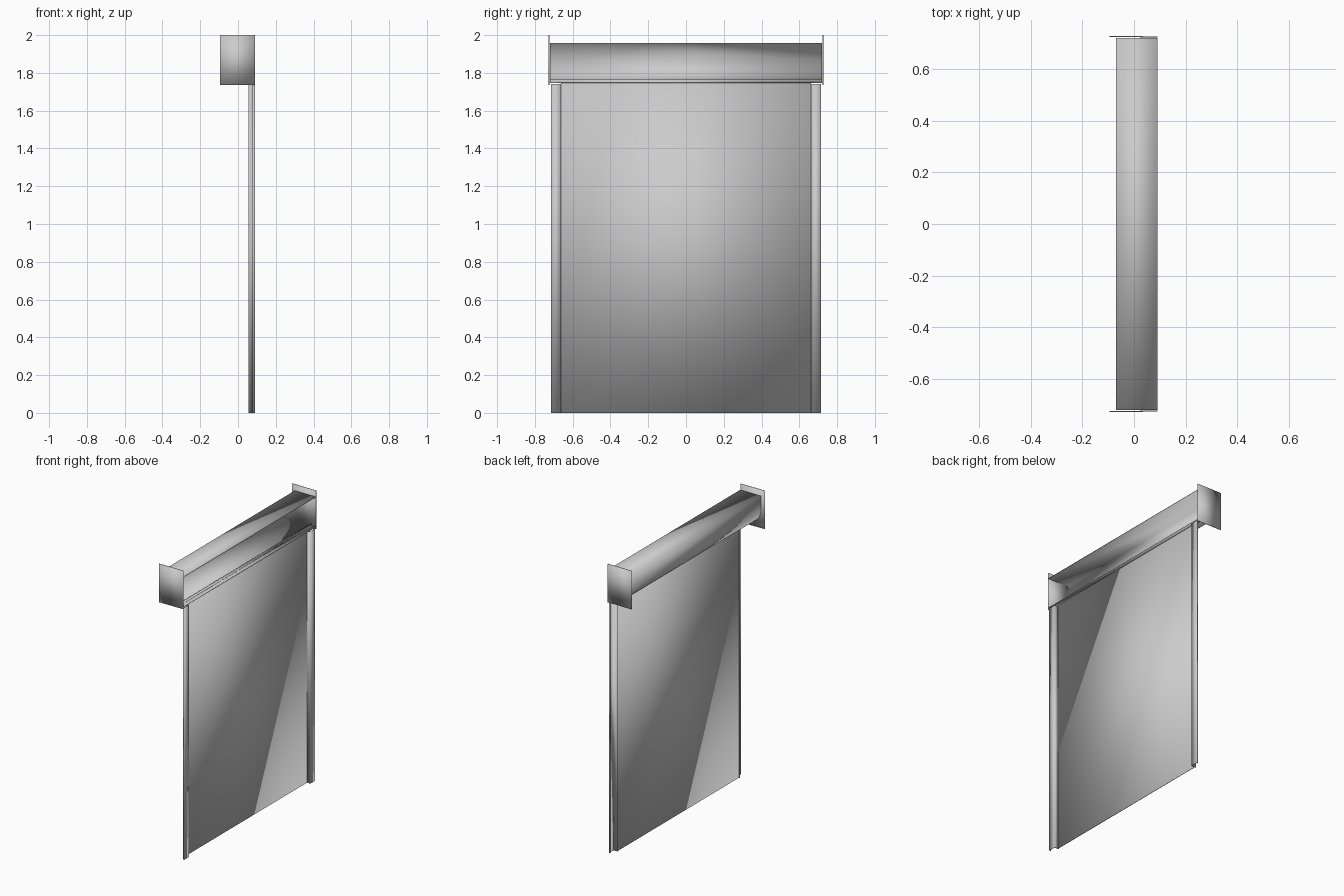
import bpy, bmesh, math
from mathutils import Vector

if "Cube" in bpy.data.objects:
    bpy.data.objects.remove(bpy.data.objects["Cube"], do_unlink=True)

SHEET = 0.004      # sheet metal thickness
HALF = 0.72        # half width of the housing
HEAD = 1.75        # height of the opening

grey = bpy.data.materials.new("light_grey_metal")
grey.use_nodes = True
grey.diffuse_color = (0.6, 0.6, 0.6, 1)
grey.node_tree.nodes["Principled BSDF"].inputs["Base Color"].default_value = (0.6, 0.6, 0.6, 1)


def folded_sheet(name, path, along, thickness=SHEET):
    """Sweep an open 3D path by a vector and thicken it into a sheet."""
    bm = bmesh.new()
    a = [bm.verts.new(p) for p in path]
    b = [bm.verts.new(Vector(p) + Vector(along)) for p in path]
    for i in range(len(path) - 1):
        bm.faces.new((a[i], a[i + 1], b[i + 1], b[i]))
    mesh = bpy.data.meshes.new(name)
    bm.to_mesh(mesh)
    bm.free()
    mesh.materials.append(grey)
    obj = bpy.data.objects.new(name, mesh)
    bpy.context.collection.objects.link(obj)
    solid = obj.modifiers.new("thickness", 'SOLIDIFY')
    solid.thickness = thickness
    solid.offset = 0
    solid.use_even_offset = True
    bpy.ops.object.select_all(action='DESELECT')
    obj.select_set(True)
    bpy.context.view_layer.objects.active = obj
    bpy.ops.object.shade_smooth_by_angle(angle=math.radians(30))
    return obj


# Housing: flat top, straight back, rounded lower corner, open towards +x
radius, back, top = 0.11, -0.068, 1.957
section = [(0.09, top), (back, top)]
for i in range(13):
    t = math.radians(90 * i / 12)
    section.append((back + radius * (1 - math.cos(t)),
                    HEAD + 0.008 + radius * (1 - math.sin(t))))
section.append((0.055, HEAD + 0.008))
folded_sheet("housing", [(x, -HALF, z) for x, z in section], (0, 2 * HALF, 0))

# Lintel under the open side, with a small upright lip
folded_sheet("lintel", [(0.055, -HALF, HEAD + 0.014), (0.055, -HALF, HEAD - 0.002),
                        (0.088, -HALF, HEAD - 0.002)], (0, 2 * HALF, 0))

# Curtain
folded_sheet("curtain", [(0.062, -0.662, 0), (0.062, 0.662, 0)], (0, 0, HEAD))

# Guide rails and end plates on both sides
for side, word in ((1, "left"), (-1, "right")):
    rail = [(0.055, 0.664), (0.088, 0.664), (0.088, 0.712), (0.078, 0.712)]
    folded_sheet(word + "_guide_rail", [(x, side * y, 0) for x, y in rail], (0, 0, HEAD - 0.01))
    folded_sheet(word + "_end_plate", [(-0.095, side * 0.726, 1.735), (0.09, side * 0.724, 1.735)],
                 (0, 0, 0.265))
